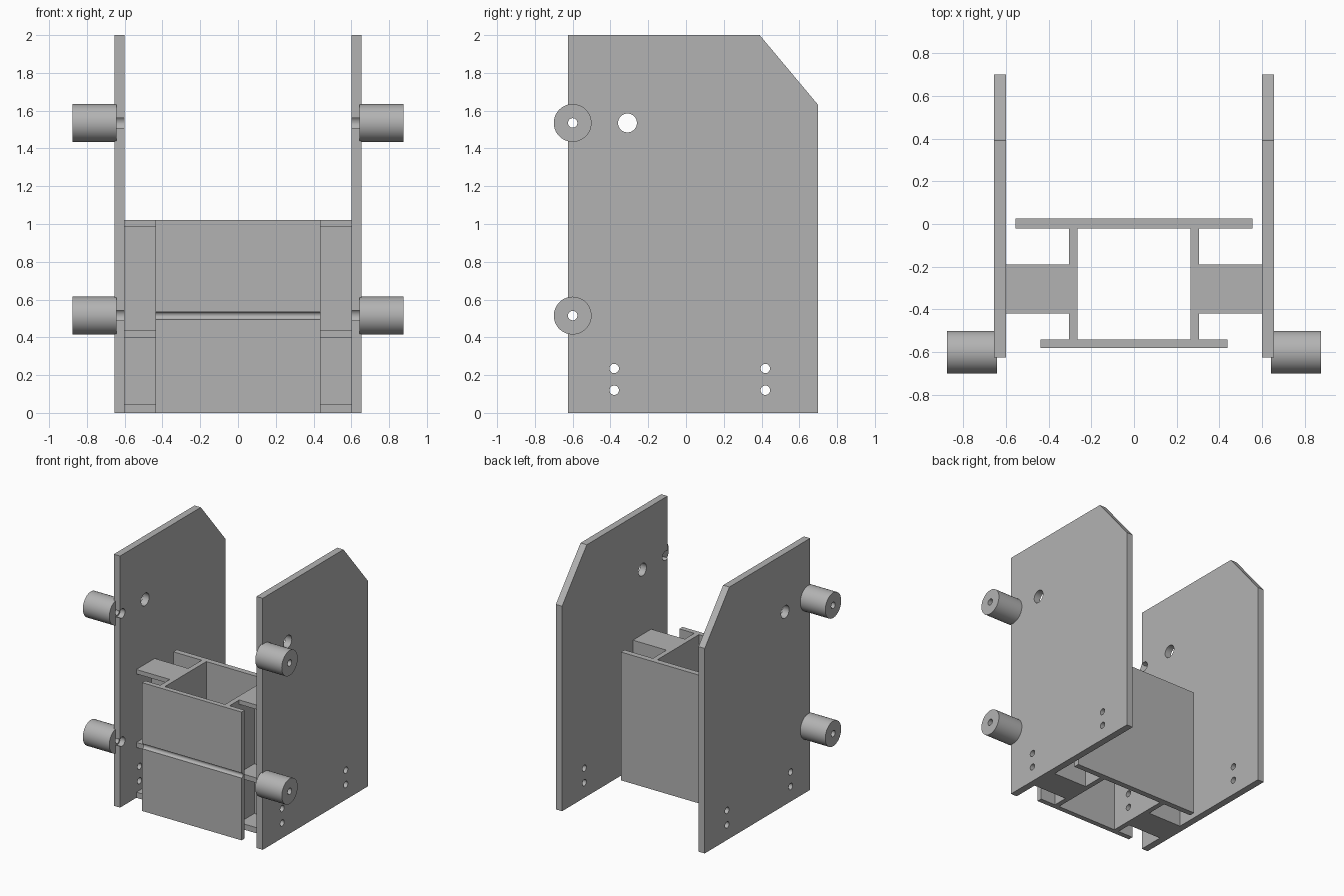
import bpy, bmesh, math
from mathutils import Matrix, Vector

cube = bpy.data.objects.get("Cube")
if cube:
    bpy.data.objects.remove(cube, do_unlink=True)

grey = bpy.data.materials.new("plain grey")
grey.use_nodes = True
COLOUR = (0.45, 0.45, 0.45, 1)
grey.diffuse_color = COLOUR
grey.node_tree.nodes["Principled BSDF"].inputs["Base Color"].default_value = COLOUR

HEIGHT = 1.02
SLOT_Z = 0.515
ROLLER_Z = (SLOT_Z, 1.535)
ROLLER_Y = -0.6


def finish(name, bm):
    bmesh.ops.recalc_face_normals(bm, faces=bm.faces)
    mesh = bpy.data.meshes.new(name)
    bm.to_mesh(mesh)
    bm.free()
    mesh.materials.append(grey)
    obj = bpy.data.objects.new(name, mesh)
    bpy.context.collection.objects.link(obj)
    return obj


def extrude_x(name, profile, x0, x1):
    """Extrude a closed (y, z) outline from x0 to x1."""
    bm = bmesh.new()
    face = bm.faces.new([bm.verts.new((x0, y, z)) for y, z in profile])
    side = bmesh.ops.extrude_face_region(bm, geom=[face])
    moved = [v for v in side["geom"] if isinstance(v, bmesh.types.BMVert)]
    bmesh.ops.translate(bm, verts=moved, vec=(x1 - x0, 0, 0))
    return finish(name, bm)


def slab(name, x0, x1, y0, y1):
    return extrude_x(name, [(y0, 0), (y1, 0), (y1, HEIGHT), (y0, HEIGHT)], x0, x1)


def rods(name, specs):
    """Cutter made of rods along x, each given as y, z and radius."""
    bm = bmesh.new()
    for y, z, r in specs:
        place = Matrix.Translation((0, y, z)) @ Matrix.Rotation(math.pi / 2, 4, "Y")
        bmesh.ops.create_cone(bm, cap_ends=True, segments=32, radius1=r,
                              radius2=r, depth=2, matrix=place)
    obj = finish(name, bm)
    obj.hide_render = True
    return obj


def activate(obj):
    bpy.ops.object.select_all(action="DESELECT")
    obj.select_set(True)
    bpy.context.view_layer.objects.active = obj


def smooth(obj):
    activate(obj)
    bpy.ops.object.shade_smooth_by_angle(angle=math.radians(30))


def cut(obj, cutter):
    mod = obj.modifiers.new("holes", "BOOLEAN")
    mod.operation = "DIFFERENCE"
    mod.solver = "EXACT"
    mod.object = cutter
    activate(obj)
    bpy.ops.object.modifier_apply(modifier=mod.name)
    smooth(obj)


def roller(name, x0, x1, z):
    """Bored cylinder spun around an axis along x."""
    bm = bmesh.new()
    ring = [bm.verts.new((x, ROLLER_Y, z + r))
            for x, r in ((x0, 0.025), (x0, 0.1), (x1, 0.1), (x1, 0.025))]
    edges = [bm.edges.new((ring[i], ring[(i + 1) % 4])) for i in range(4)]
    bmesh.ops.spin(bm, geom=ring + edges, cent=Vector((0, ROLLER_Y, z)),
                   axis=(1, 0, 0), angle=math.tau, steps=48, use_duplicate=False)
    bmesh.ops.remove_doubles(bm, verts=bm.verts, dist=0.0005)
    smooth(finish(name, bm))


# Shared bolt holes, sight hole and edge notches
bolts = [(y, z, 0.025) for y in (-0.38, 0.42) for z in (0.12, 0.235)]
notches = [(ROLLER_Y, z, 0.037) for z in ROLLER_Z]
hole_cutter = rods("hole_cutter", bolts + notches + [(-0.31, 1.535, 0.05)])
groove_cutter = rods("groove_cutter", [(-0.58, SLOT_Z, 0.02)])

# Side plate outline with a clipped rear top corner
plate = [(-0.625, 0), (0.7, 0), (0.7, 1.63), (0.39, 2), (-0.625, 2)]

# Bracket section: rear wall with three forward shelves
f, b = -0.42, -0.23
bracket = [(-0.19, 0), (-0.19, HEIGHT), (f, HEIGHT), (f, 0.985), (b, 0.985),
           (b, 0.44), (f, 0.44), (f, 0.4), (b, 0.4), (b, 0.045), (f, 0.045), (f, 0)]

for side, s in (("left", 1), ("right", -1)):
    cut(extrude_x(side + "_side_plate", plate, s * 0.6, s * 0.655), hole_cutter)
    cut(slab(side + "_box_wall", s * 0.265, s * 0.305, -0.54, -0.02), hole_cutter)
    extrude_x(side + "_bracket", bracket, s * 0.305, s * 0.6)
    for level, z in zip(("lower", "upper"), ROLLER_Z):
        roller(f"{side}_{level}_roller", s * 0.642, s * 0.875, z)

# Front plate with a rounded groove, and back plate
cut(slab("front_plate", -0.437, 0.437, -0.58, -0.54), groove_cutter)
slab("back_plate", -0.555, 0.555, -0.02, 0.025)

for cutter in (hole_cutter, groove_cutter):
    bpy.data.objects.remove(cutter, do_unlink=True)
